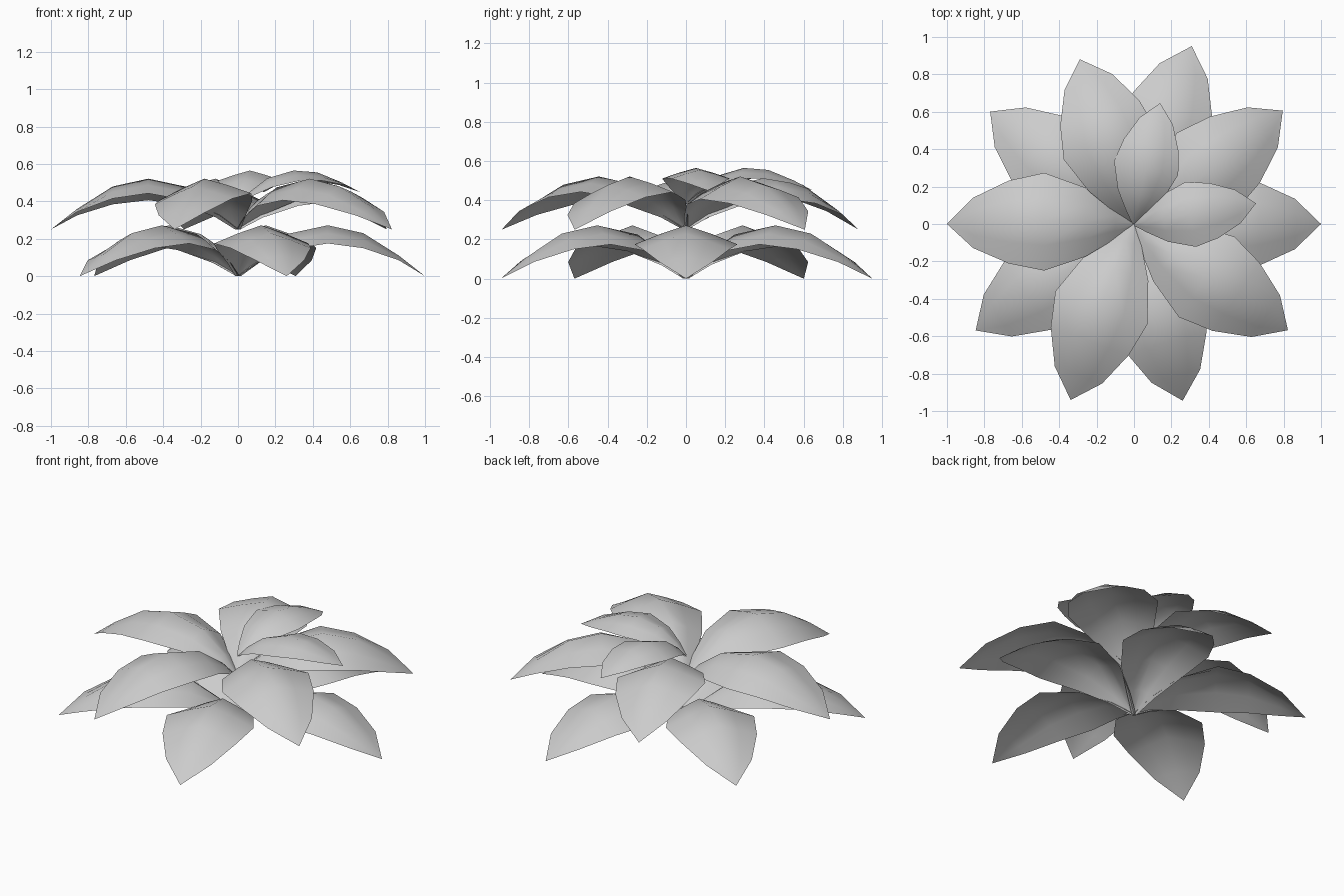
import bpy
from math import radians
from mathutils import Matrix

cube = bpy.data.objects.get("Cube")
if cube:
    bpy.data.objects.remove(cube)

grey = bpy.data.materials.new("pale_grey")
grey.use_nodes = True
colour = (0.6, 0.6, 0.6, 1)
grey.diffuse_color = colour
grey.node_tree.nodes["Principled BSDF"].inputs["Base Color"].default_value = colour

# Leaf sections: distance, half width, midrib height, edge height
SECTIONS = [(0, .015, 0, 0), (.1, .085, .11, .07), (.26, .185, .225, .14),
            (.48, .262, .272, .175), (.67, .222, .23, .15), (.86, .135, .11, .085)]


def leaf(name, angle, length, width, height, base, tilt=0, roll=0):
    """Arched leaf with a raised midrib, pointing outward at the given angle."""
    verts, faces = [], []
    for r, w, mid, edge in SECTIONS:
        for s in (-1, -.5, 0, .5, 1):
            z = mid + (edge - mid) * (abs(s) * .9 + (.1 if abs(s) == 1 else 0))
            verts.append((r * length, s * w * width, z * height))
    rows = len(SECTIONS)
    for i in range(rows - 1):
        for j in range(4):
            a = i * 5 + j
            faces.append((a, a + 5, a + 6, a + 1))
    tip = len(verts)
    verts.append((length, 0, 0))
    for j in range(4):
        a = (rows - 1) * 5 + j
        faces.append((a, tip, a + 1))

    mesh = bpy.data.meshes.new(name)
    mesh.from_pydata(verts, [], faces)
    mesh.transform(Matrix.Translation((0, 0, base))
                   @ Matrix.Rotation(radians(angle), 4, "Z")
                   @ Matrix.Rotation(-tilt, 4, "Y")
                   @ Matrix.Rotation(roll, 4, "X"))
    mesh.materials.append(grey)
    mesh.shade_smooth()
    bpy.context.collection.objects.link(bpy.data.objects.new(name, mesh))


# Lower ring
for n, (angle, length) in enumerate([(0, 1), (72, 1), (142, .976), (213.9, 1.02), (285.4, .98)]):
    leaf(f"lower_leaf_{n + 1}", angle, length, 1, 1, 0)

# Upper ring, rolled slightly to one side
for n, (angle, length) in enumerate([(37.3, 1), (108.2, .927), (180, 1), (250.2, 1), (325.4, 1)]):
    leaf(f"upper_leaf_{n + 1}", angle, length, 1, 1, .25, roll=.07)

# Small top leaves, lifted outward
for n, angle in enumerate([9.6, 77.8]):
    leaf(f"top_leaf_{n + 1}", angle, .665, .67, .56, .38, tilt=.105)
